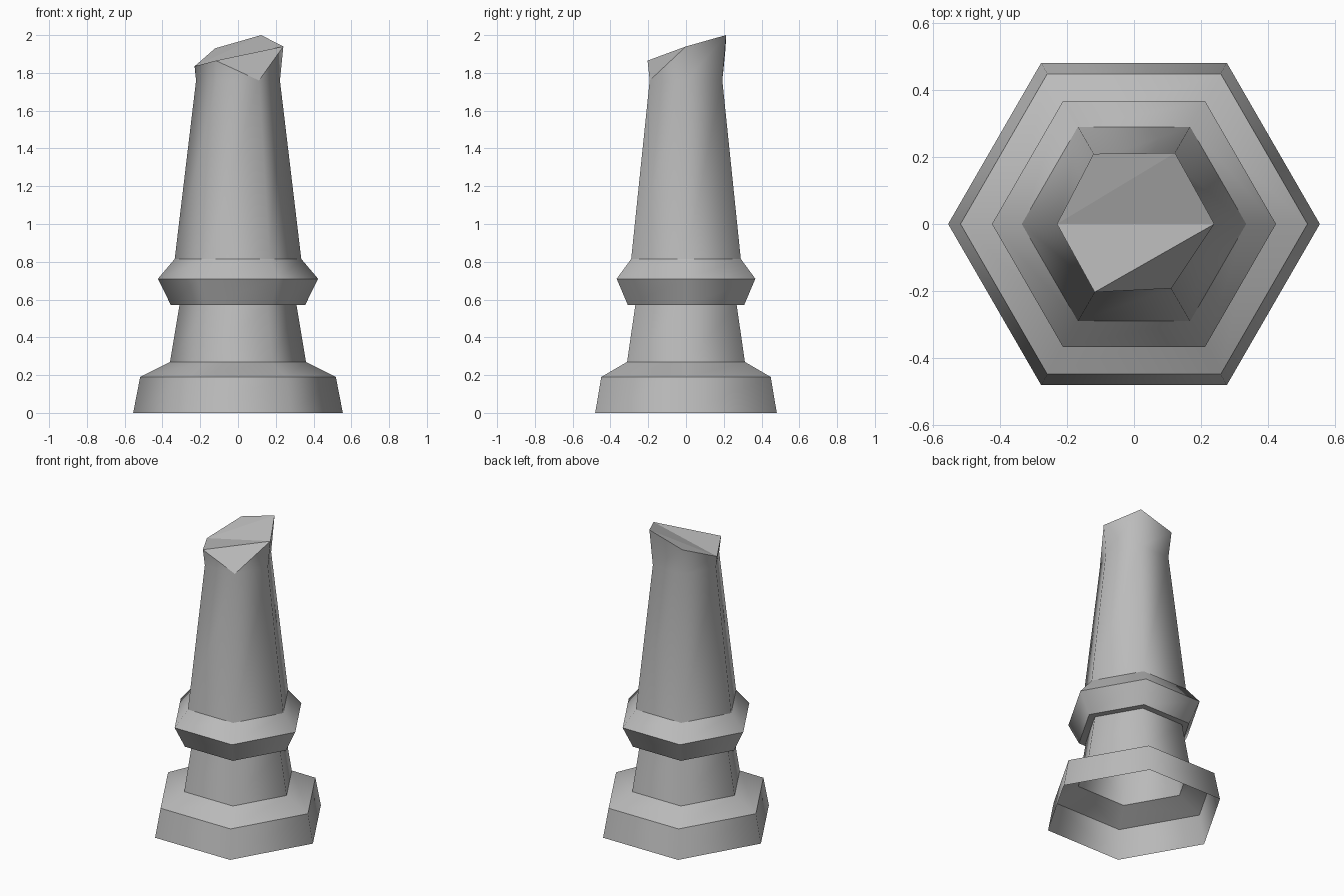
import bpy, bmesh
from math import cos, sin, pi

cube = bpy.data.objects.get("Cube")
if cube:
    bpy.data.objects.remove(cube)

# Plain stone colour
stone = bpy.data.materials.new("grey_stone")
stone.use_nodes = True
colour = (0.5, 0.5, 0.5, 1)
stone.diffuse_color = colour
stone.node_tree.nodes["Principled BSDF"].inputs["Base Color"].default_value = colour

SIDES = 6
# Radius and height of each ring: base, neck, collar, shaft
profile = [(0.555, 0), (0.518, 0.19), (0.36, 0.27), (0.31, 0.57),
           (0.355, 0.57), (0.424, 0.71), (0.335, 0.815), (0.222, 1.76)]
# Snapped rim, anticlockwise from the left (+x) corner: radius, height
rim = [(0.24, 1.94), (0.245, 2.0), (0.242, 1.93),
       (0.23, 1.835), (0.235, 1.865), (0.222, 1.76)]


def corner(i, r, z):
    a = 2 * pi * i / SIDES
    return (r * cos(a), r * sin(a), z)


bm = bmesh.new()
rings = [[bm.verts.new(corner(i, r, z)) for i in range(SIDES)] for r, z in profile]
# The lowest rim corner meets the shaft ring
top = [bm.verts.new(corner(i, r, z)) for i, (r, z) in enumerate(rim[:-1])]
top.append(rings[-1][-1])
rings.append(top)

# Side walls, open underneath
for low, high in zip(rings, rings[1:]):
    for i in range(SIDES):
        j = (i + 1) % SIDES
        loop = list(dict.fromkeys([low[i], low[j], high[j], high[i]]))
        bm.faces.new(loop).smooth = True

# Mouldings keep crisp ring edges; the corners shade softly
for ring in rings[:7]:
    for i in range(SIDES):
        bm.edges.get((ring[i], ring[(i + 1) % SIDES])).smooth = False

# Faceted fracture across the top
for ids in [(3, 1, 2), (3, 0, 1), (3, 4, 0), (4, 5, 0)]:
    face = bm.faces.new([top[i] for i in ids])
    face.smooth = False
    for e in face.edges:
        e.smooth = False

mesh = bpy.data.meshes.new("broken_column")
bm.to_mesh(mesh)
bm.free()
mesh.materials.append(stone)
column = bpy.data.objects.new("broken_column", mesh)
bpy.context.collection.objects.link(column)
